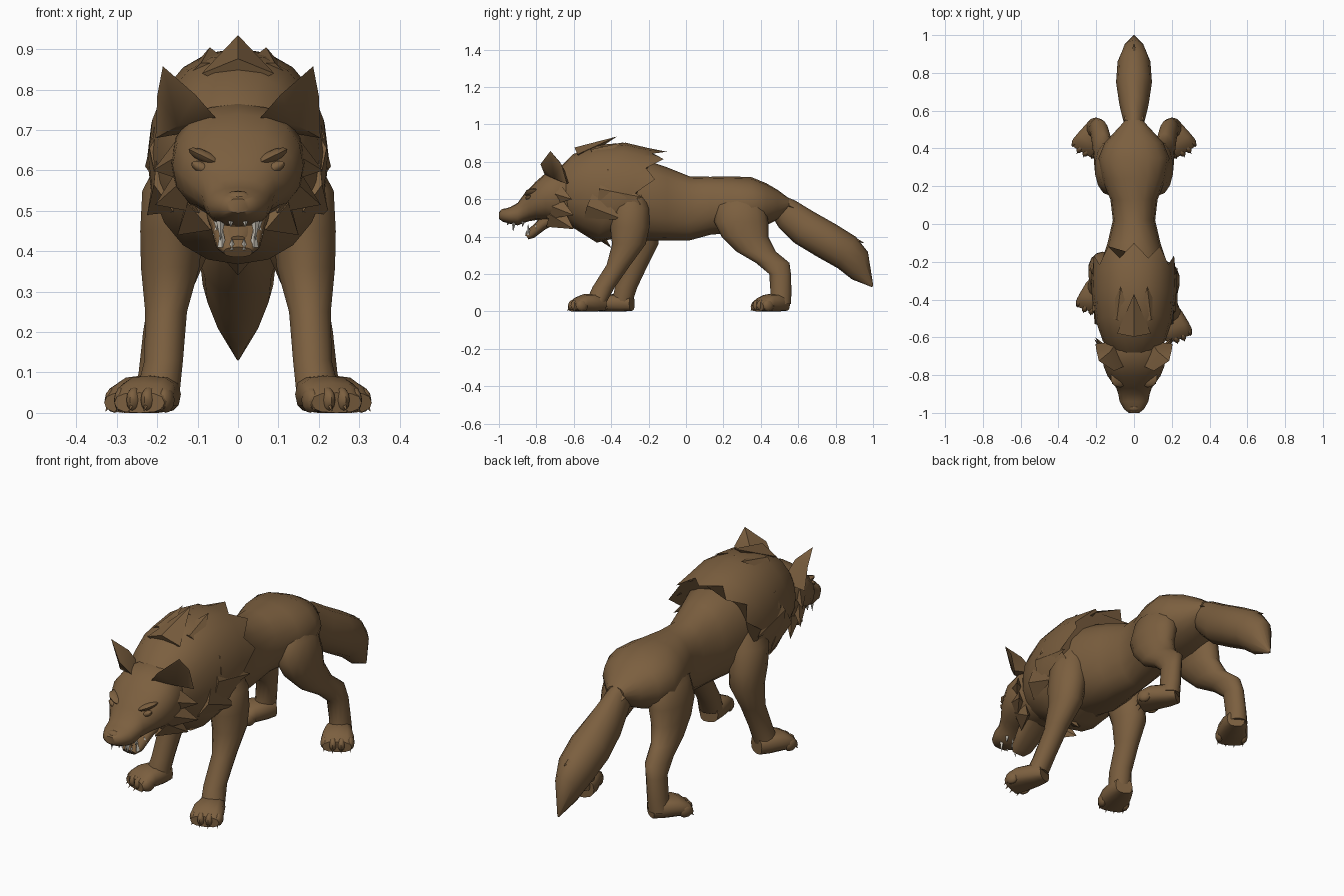
import bpy
import bmesh
from math import sin, cos, pi, radians, copysign
from mathutils import Vector, Matrix

default_cube = bpy.data.objects.get("Cube")
if default_cube:
    bpy.data.objects.remove(default_cube, do_unlink=True)


def make_material(name, colour):
    material = bpy.data.materials.new(name)
    material.use_nodes = True
    material.diffuse_color = colour
    material.node_tree.nodes["Principled BSDF"].inputs["Base Color"].default_value = colour
    return material


FUR = make_material("brown fur", (0.2, 0.115, 0.05, 1))
TOOTH = make_material("ivory teeth", (0.62, 0.58, 0.5, 1))
SIDES = (("left", 1), ("right", -1))


def finish(name, bm, material=FUR, angle=45):
    """Turn a bmesh into a shaded object."""
    bmesh.ops.recalc_face_normals(bm, faces=bm.faces)
    mesh = bpy.data.meshes.new(name)
    bm.to_mesh(mesh)
    bm.free()
    mesh.materials.append(material)
    obj = bpy.data.objects.new(name, mesh)
    bpy.context.collection.objects.link(obj)
    bpy.ops.object.select_all(action="DESELECT")
    obj.select_set(True)
    bpy.context.view_layer.objects.active = obj
    bpy.ops.object.shade_smooth_by_angle(angle=radians(angle))


def add_loft(bm, rings, sides=14, power=1.0, jag=0.0):
    """Skin elliptical rings: centre x, y, z, half width, half height, tilt.
    With jag, the last ring is pulled back into alternating points."""
    loops = []
    for index, (x, y, z, wide, high, tilt) in enumerate(rings):
        up = Vector((0, -sin(radians(tilt)), cos(radians(tilt))))
        loop = []
        for k in range(sides):
            a = 2 * pi * k / sides + pi / 2
            c, s = (copysign(abs(f) ** power, f) for f in (cos(a), sin(a)))
            point = Vector((x + c * wide, y, z)) + up * s * high
            if jag and index == len(rings) - 1:
                point.y += jag if k % 2 == 0 else -jag / 2
            loop.append(bm.verts.new(point))
        loops.append(loop)
    for a, b in zip(loops, loops[1:]):
        for k in range(sides):
            n = (k + 1) % sides
            bm.faces.new((a[k], a[n], b[n], b[k]))
    bm.faces.new(loops[0])
    bm.faces.new(loops[-1])


def loft(name, rings, **options):
    bm = bmesh.new()
    add_loft(bm, rings, **options)
    finish(name, bm)


def spine(rows):
    """Rings on the centre line, from rows of y, top, bottom, half width."""
    return [(0, y, (top + low) / 2, wide, (top - low) / 2, 0)
            for y, top, low, wide in rows]


def add_blob(bm, place, size, turn=0.0):
    matrix = (Matrix.Translation(place) @ Matrix.Rotation(turn, 4, "Y")
              @ Matrix.Diagonal((*size, 1)))
    bmesh.ops.create_uvsphere(bm, u_segments=10, v_segments=6, radius=1, matrix=matrix)


def add_spike(bm, base, tip, wide, thick, outward):
    """Flattened pointed lock with a diamond root."""
    base, tip = Vector(base), Vector(tip)
    axis = (tip - base).normalized()
    across = axis.cross(Vector(outward)).normalized()
    out = across.cross(axis)
    root = [bm.verts.new(base + across * wide * a + out * thick * b)
            for a, b in ((1, 0), (0, 1), (-1, 0), (0, -1))]
    end = bm.verts.new(tip)
    for k in range(4):
        bm.faces.new((root[k], root[(k + 1) % 4], end))
    bm.faces.new(root)


# Trunk and rump
loft("body", spine([
    (-0.45, 0.78, 0.42, 0.16), (-0.25, 0.82, 0.38, 0.19), (-0.1, 0.77, 0.38, 0.14),
    (0.02, 0.722, 0.38, 0.112), (0.13, 0.72, 0.41, 0.125), (0.24, 0.722, 0.42, 0.17),
    (0.35, 0.718, 0.43, 0.188), (0.43, 0.685, 0.46, 0.155), (0.49, 0.65, 0.49, 0.1),
    (0.55, 0.605, 0.54, 0.045)]), sides=16, power=0.92)

# Neck ruff with a ragged rear edge
loft("mane", [
    (0, -0.68, 0.635, 0.12, 0.13, 0), (0, -0.62, 0.655, 0.165, 0.187, -5),
    (0, -0.52, 0.655, 0.2, 0.238, -10), (0, -0.4, 0.635, 0.222, 0.278, -16),
    (0, -0.31, 0.63, 0.225, 0.265, -22), (0, -0.25, 0.63, 0.222, 0.245, -24)],
    sides=20, power=0.92, jag=0.05)

# Loose locks along the neck, shoulders and chest
bm = bmesh.new()
up, front = (0, 0, 1), (0, -1, 0.3)
add_spike(bm, (0, -0.58, 0.84), (0, -0.37, 0.935), 0.09, 0.04, up)
add_spike(bm, (0, -0.38, 0.86), (0, -0.16, 0.865), 0.09, 0.04, up)
add_spike(bm, (0, -0.53, 0.48), (0, -0.4, 0.34), 0.12, 0.05, front)
for _, s in SIDES:
    for base, tip, wide in (
            ((0.08, -0.5, 0.84), (0.07, -0.33, 0.905), 0.07),
            ((0.1, -0.38, 0.82), (0.1, -0.15, 0.825), 0.07),
            ((0.17, -0.42, 0.74), (0.2, -0.21, 0.71), 0.08),
            ((0.19, -0.46, 0.65), (0.23, -0.23, 0.61), 0.08),
            ((0.18, -0.52, 0.57), (0.225, -0.33, 0.49), 0.08)):
        add_spike(bm, (s * base[0], *base[1:]), (s * tip[0], *tip[1:]),
                  wide, 0.03, (s * base[0], 0, base[2] - 0.62))
finish("mane_locks", bm, angle=40)

# Skull and upper muzzle
loft("head", spine([
    (-0.6, 0.77, 0.46, 0.14), (-0.68, 0.765, 0.475, 0.165), (-0.75, 0.74, 0.485, 0.162),
    (-0.805, 0.692, 0.488, 0.14), (-0.84, 0.655, 0.482, 0.115), (-0.87, 0.622, 0.472, 0.093),
    (-0.9, 0.58, 0.46, 0.083), (-0.94, 0.558, 0.468, 0.076),
    (-0.98, 0.545, 0.48, 0.053), (-1.0, 0.53, 0.495, 0.028)]), sides=16, power=0.88)

# Lower jaw and tongue
loft("lower_jaw", [
    (0, -0.7, 0.51, 0.085, 0.04, 35), (0, -0.77, 0.465, 0.068, 0.032, 35),
    (0, -0.825, 0.415, 0.055, 0.025, 35), (0, -0.85, 0.398, 0.035, 0.015, 35)], power=0.8)
loft("tongue", [
    (0, -0.74, 0.51, 0.04, 0.012, 35), (0, -0.81, 0.455, 0.035, 0.01, 30),
    (0, -0.845, 0.432, 0.018, 0.006, 20)], sides=8)

# Teeth
bm = bmesh.new()
for _, s in SIDES:
    for x, y, z, drop, wide in (
            (0.043, -0.92, 0.48, -0.055, 0.012), (0.052, -0.87, 0.48, -0.03, 0.01),
            (0.018, -0.95, 0.48, -0.02, 0.01),
            (0.04, -0.84, 0.41, 0.06, 0.011), (0.015, -0.85, 0.405, 0.028, 0.01),
            (0.052, -0.8, 0.44, 0.032, 0.01)):
        add_spike(bm, (s * x, y, z), (s * x, y - 0.005, z + drop), wide, wide, front)
finish("teeth", bm, TOOTH, angle=30)

# Nose and nostril wings
bm = bmesh.new()
add_blob(bm, (0, -0.973, 0.53), (0.036, 0.022, 0.02))
for _, s in SIDES:
    add_blob(bm, (s * 0.026, -0.978, 0.512), (0.02, 0.018, 0.016))
finish("nose", bm)

for side, s in SIDES:
    # Slanted eye under a heavy brow
    bm = bmesh.new()
    add_blob(bm, (s * 0.088, -0.84, 0.606), (0.032, 0.018, 0.014), -s * 0.45)
    finish(side + "_eye", bm)
    bm = bmesh.new()
    add_blob(bm, (s * 0.075, -0.815, 0.63), (0.055, 0.05, 0.016), -s * 0.45)
    finish(side + "_brow", bm)

    # Cupped ear with a rounded back
    bm = bmesh.new()
    inner, bend, tip, lobe, outer, back, bulge, hollow = [
        bm.verts.new((s * x, y, z)) for x, y, z in (
            (0.055, -0.755, 0.73), (0.105, -0.778, 0.787), (0.186, -0.725, 0.858),
            (0.2, -0.665, 0.785), (0.204, -0.635, 0.68), (0.09, -0.62, 0.7),
            (0.125, -0.675, 0.8), (0.15, -0.705, 0.71))]
    rim = (inner, bend, tip, lobe, outer)
    for a, b in zip(rim, rim[1:]):
        bm.faces.new((a, b, hollow))
        bm.faces.new((b, a, bulge))
    bm.faces.new((outer, back, bulge))
    bm.faces.new((back, inner, bulge))
    bm.faces.new((inner, hollow, outer, back))
    finish(side + "_ear", bm, angle=50)

    # Cheek fur
    bm = bmesh.new()
    for x, y, z, end in ((0.11, -0.72, 0.64, (0.21, -0.61, 0.6)),
                         (0.11, -0.72, 0.57, (0.205, -0.6, 0.515)),
                         (0.09, -0.71, 0.52, (0.15, -0.6, 0.44))):
        add_spike(bm, (s * x, y, z), (s * end[0], *end[1:]), 0.08, 0.04, (s, -0.6, 0))
    finish(side + "_cheek_fur", bm, angle=40)


def paw(name, x, y, yaw):
    """Broad foot with four toes and small claws, turned outward."""
    bm = bmesh.new()
    add_loft(bm, [(0, 0.075, 0.043, 0.042, 0.04, 0), (0, 0.03, 0.046, 0.06, 0.046, 0),
                  (0, -0.04, 0.046, 0.073, 0.046, 0), (0, -0.08, 0.037, 0.075, 0.037, 0),
                  (0, -0.105, 0.025, 0.066, 0.025, 0)], sides=12, power=0.75)
    for k in range(4):
        across = (k - 1.5) * 0.038
        reach = -0.07 - 0.016 * (k in (1, 2))
        add_blob(bm, (across, reach, 0.032), (0.02, 0.035, 0.032))
        add_spike(bm, (across, reach - 0.02, 0.024), (across * 1.05, reach - 0.042, 0.002),
                  0.008, 0.008, up)
    bm.transform(Matrix.Translation((x, y, 0)) @ Matrix.Rotation(yaw, 4, "Z"))
    finish(name, bm)


def leg(name, s, rows, stride=0.0):
    """Upright limb; stride moves it back more the lower it goes."""
    top = rows[0][2]
    loft(name, [(s * x, y + stride * (1 - z / top), z, wide, deep, 90)
                for x, y, z, wide, deep in rows])


# Legs: the left forepaw steps ahead of the right
for side, s in SIDES:
    stride = 0.0 if s > 0 else 0.15
    leg(side + "_front_leg", s, [
        (0.12, -0.29, 0.66, 0.06, 0.07), (0.153, -0.295, 0.55, 0.086, 0.1),
        (0.164, -0.3, 0.45, 0.08, 0.105), (0.168, -0.305, 0.36, 0.074, 0.09),
        (0.178, -0.36, 0.25, 0.053, 0.064), (0.184, -0.44, 0.13, 0.049, 0.06),
        (0.198, -0.48, 0.05, 0.055, 0.055)], stride)
    paw(side + "_front_paw", s * 0.208, -0.51 + stride, s * 0.35)
    leg(side + "_hind_leg", s, [
        (0.08, 0.3, 0.64, 0.05, 0.06), (0.108, 0.295, 0.57, 0.082, 0.13),
        (0.128, 0.295, 0.48, 0.08, 0.145), (0.14, 0.315, 0.4, 0.07, 0.125),
        (0.16, 0.375, 0.32, 0.055, 0.105), (0.178, 0.463, 0.26, 0.048, 0.09),
        (0.192, 0.503, 0.2, 0.044, 0.058), (0.202, 0.508, 0.1, 0.045, 0.056),
        (0.208, 0.505, 0.04, 0.05, 0.055)])
    paw(side + "_hind_paw", s * 0.22, 0.47, s * 0.55)

# Bushy tail and its loose locks
loft("tail", [(0, y, z, wide, deep, -30) for y, z, wide, deep in (
    (0.45, 0.6, 0.04, 0.045), (0.54, 0.52, 0.055, 0.085), (0.63, 0.45, 0.077, 0.098),
    (0.75, 0.38, 0.095, 0.1), (0.86, 0.315, 0.087, 0.097), (0.93, 0.245, 0.057, 0.085),
    (0.998, 0.135, 0.004, 0.006))], sides=12)
bm = bmesh.new()
add_spike(bm, (0, 0.78, 0.43), (0, 0.955, 0.365), 0.065, 0.04, up)
add_spike(bm, (0, 0.42, 0.65), (0, 0.555, 0.6), 0.07, 0.03, up)
add_spike(bm, (0, 0.55, 0.565), (0, 0.71, 0.495), 0.055, 0.03, up)
finish("tail_locks", bm, angle=40)
